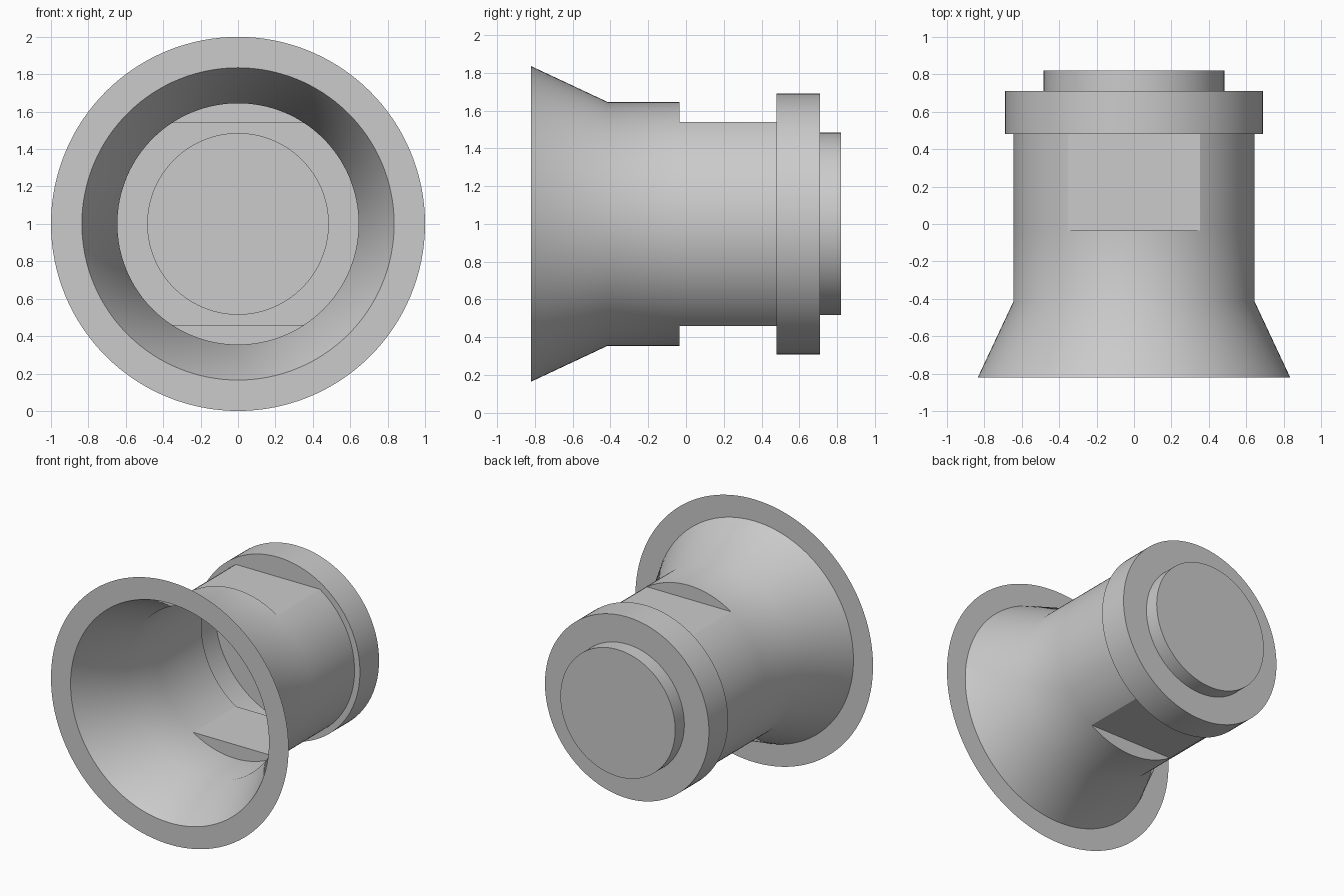
import bpy
import bmesh
from math import asin, cos, sin, pi, radians

if "Cube" in bpy.data.objects:
    bpy.data.objects.remove(bpy.data.objects["Cube"], do_unlink=True)

# Single flat grey
grey = bpy.data.materials.new("plain_grey")
grey.use_nodes = True
colour = (0.6, 0.6, 0.6, 1)
grey.diffuse_color = colour
grey.node_tree.nodes["Principled BSDF"].inputs["Base Color"].default_value = colour

AXIS_Z = 1.0
BODY_R = 0.645
FLAT_H = 0.54      # height of the wrench flats above and below the axis
COLLAR_R = 0.69
CAP_R = 0.483

# Angles round the axis, with a vertex exactly at each end of the flats
corner = asin(FLAT_H / BODY_R)
quarter = [corner * i / 20 for i in range(20)]
quarter += [corner + (pi / 2 - corner) * i / 12 for i in range(12)]
half = quarter + [pi / 2] + [pi - a for a in reversed(quarter[1:])]
angles = half + [a + pi for a in half]


def shell(name, rings, capped=False):
    """Join rings (y, radius, flattened) into a thin shell along y."""
    bm = bmesh.new()
    loops = []
    for y, r, flattened in rings:
        loop = []
        for a in angles:
            z = r * sin(a)
            if flattened:
                z = max(-FLAT_H, min(FLAT_H, z))
            loop.append(bm.verts.new((r * cos(a), y, AXIS_Z + z)))
        loops.append(loop)
    n = len(angles)
    for a, b in zip(loops, loops[1:]):
        for i in range(n):
            j = (i + 1) % n
            bm.faces.new((a[i], b[i], b[j], a[j]))
    if capped:
        bm.faces.new(loops[-1][::-1])
    bmesh.ops.remove_doubles(bm, verts=bm.verts[:], dist=0.0001)
    mesh = bpy.data.meshes.new(name)
    bm.to_mesh(mesh)
    bm.free()
    mesh.materials.append(grey)
    obj = bpy.data.objects.new(name, mesh)
    bpy.context.collection.objects.link(obj)
    bpy.ops.object.select_all(action="DESELECT")
    obj.select_set(True)
    bpy.context.view_layer.objects.active = obj
    bpy.ops.object.shade_smooth_by_angle(angle=radians(30))
    return obj


# Flat ring round the mouth
shell("front_flange", [(-0.82, 1.0, False), (-0.82, 0.835, False)])

# Flared mouth, round barrel and the two flats
shell("flared_barrel", [
    (-0.82, 0.835, False),
    (-0.415, BODY_R, False),
    (-0.035, BODY_R, False),
    (-0.035, BODY_R, True),
    (0.48, BODY_R, True),
])

# Wider collar at the back
shell("rear_collar", [
    (0.48, BODY_R, True),
    (0.48, COLLAR_R, False),
    (0.71, COLLAR_R, False),
    (0.71, CAP_R, False),
])

# Closed end boss
shell("end_cap", [(0.71, CAP_R, False), (0.82, CAP_R, False)], capped=True)
